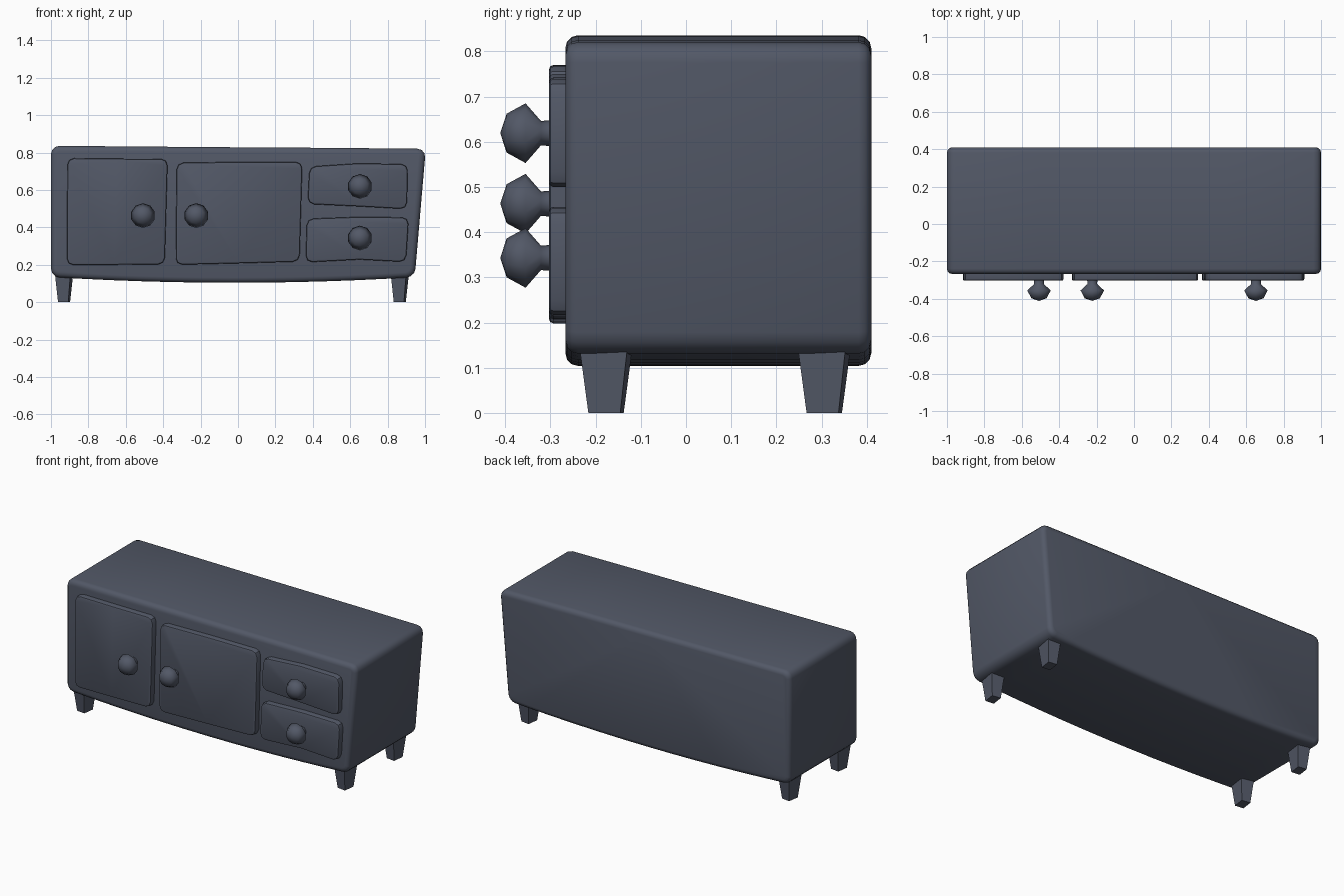
import bpy, bmesh, math
from mathutils import Matrix, Vector

if "Cube" in bpy.data.objects:
    bpy.data.objects.remove(bpy.data.objects["Cube"])

# Dark slate paint shared by every part
slate = bpy.data.materials.new("slate")
slate.diffuse_color = (0.085, 0.098, 0.135, 1)
slate.use_nodes = True
slate.node_tree.nodes["Principled BSDF"].inputs["Base Color"].default_value = slate.diffuse_color


def finish(name, bm, smooth=None):
    bmesh.ops.recalc_face_normals(bm, faces=bm.faces)
    me = bpy.data.meshes.new(name)
    bm.to_mesh(me)
    bm.free()
    me.materials.append(slate)
    ob = bpy.data.objects.new(name, me)
    bpy.context.collection.objects.link(ob)
    if smooth:
        bpy.ops.object.select_all(action='DESELECT')
        ob.select_set(True)
        bpy.context.view_layer.objects.active = ob
        bpy.ops.object.shade_smooth_by_angle(angle=math.radians(smooth))
    return ob


def slab(name, pts, y0, y1, corner, rim, both_rims=False, segs=3):
    """Front-view outline extruded in y, with rounded corners and rims."""
    bm = bmesh.new()
    face = bm.faces.new([bm.verts.new((x, y0, z)) for x, z in pts])
    ext = bmesh.ops.extrude_face_region(bm, geom=[face], use_keep_orig=True)
    bmesh.ops.translate(bm, vec=(0, y1 - y0, 0),
                        verts=[v for v in ext['geom'] if isinstance(v, bmesh.types.BMVert)])
    bmesh.ops.recalc_face_normals(bm, faces=bm.faces)
    on = lambda e, y: all(abs(v.co.y - y) < 1e-4 for v in e.verts)
    corners = [e for e in bm.edges if not on(e, y0) and not on(e, y1)
               and e.calc_face_angle(0) > 0.6]
    bmesh.ops.bevel(bm, geom=corners, offset=corner, offset_type='OFFSET', segments=segs,
                    profile=0.5, affect='EDGES', clamp_overlap=True)
    rims = [e for e in bm.edges if on(e, y0) or (both_rims and on(e, y1))]
    bmesh.ops.bevel(bm, geom=rims, offset=rim, offset_type='OFFSET', segments=segs,
                    profile=0.5, affect='EDGES', clamp_overlap=True)
    return finish(name, bm, 40)


# Cabinet body: sagging underside, leaning right side
n = 12
bottom = []
for i in range(n + 1):
    x = -1 + 1.945 * i / n
    bottom.append((x, 0.104 + 0.032 * (x + 0.02) ** 2))
top = [(1.004, 0.82), (0.5, 0.825), (0.0, 0.828), (-0.5, 0.832), (-1, 0.836)]
slab("cabinet_body", bottom + top, -0.267, 0.41, 0.045, 0.028, both_rims=True)

# Doors and drawer fronts
panels = {
    "left_door": [(-0.915, 0.198), (-0.66, 0.2), (-0.392, 0.202),
                  (-0.376, 0.766), (-0.65, 0.767), (-0.912, 0.77)],
    "middle_door": [(-0.333, 0.2), (0.0, 0.208), (0.329, 0.217),
                    (0.344, 0.75), (0.0, 0.75), (-0.328, 0.745)],
    "upper_drawer": [(0.372, 0.525), (0.65, 0.512), (0.903, 0.498),
                     (0.908, 0.738), (0.64, 0.742), (0.382, 0.725)],
    "lower_drawer": [(0.362, 0.213), (0.65, 0.228), (0.898, 0.215),
                     (0.913, 0.453), (0.65, 0.456), (0.368, 0.446)],
}
for name, pts in panels.items():
    slab(name, pts, -0.303, -0.255, 0.035, 0.009, segs=2)

# Turned knobs: (radius, y) profile spun around the y axis, softly shaded
profile = [(0.029, -0.295), (0.027, -0.321), (0.066, -0.355), (0.043, -0.397), (0, -0.411)]
knobs = {"left_door_knob": (-0.508, 0.463), "middle_door_knob": (-0.223, 0.463),
         "upper_drawer_knob": (0.652, 0.619), "lower_drawer_knob": (0.652, 0.343)}
for name, (kx, kz) in knobs.items():
    bm = bmesh.new()
    vs = [bm.verts.new((kx, y, kz + r)) for r, y in profile]
    es = [bm.edges.new(p) for p in zip(vs, vs[1:])]
    bmesh.ops.spin(bm, geom=vs + es, cent=(kx, 0, kz), axis=(0, 1, 0),
                   angle=math.tau, steps=10, use_merge=False)
    bmesh.ops.remove_doubles(bm, verts=bm.verts, dist=1e-4)
    finish(name, bm, 89)

# Tapered legs, slightly twisted
for side, lx in (("left", -0.93), ("right", 0.865)):
    for end, ly in (("front", -0.177), ("back", 0.306)):
        bm = bmesh.new()
        bmesh.ops.create_cube(bm, size=1)
        for v in bm.verts:
            up = v.co.z > 0
            s = 1.0 if up else 0.66
            v.co = Vector((v.co.x * 0.083 * s, v.co.y * 0.108 * s, 0.15 if up else 0))
        bm.transform(Matrix.Translation((lx, ly, 0)) @ Matrix.Rotation(math.radians(-8), 4, 'Z'))
        finish(f"{end}_{side}_leg", bm)
